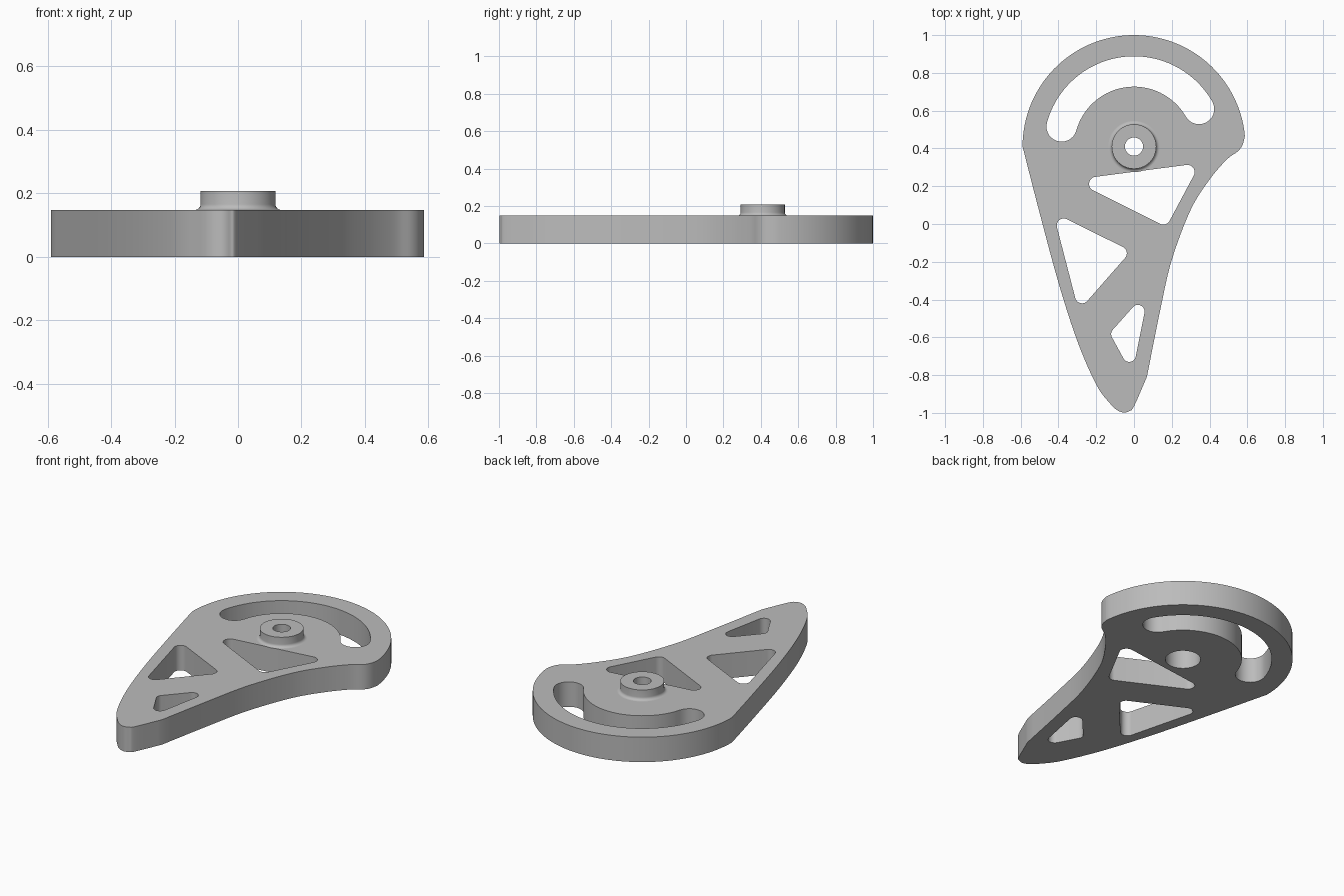
import bpy, bmesh
from math import sin, cos, radians, atan2, pi
from mathutils import Vector

cube = bpy.data.objects.get("Cube")
if cube:
    bpy.data.objects.remove(cube)

HUB = Vector((0, 0.41))
THICK = 0.148

grey = bpy.data.materials.new("satin grey")
grey.use_nodes = True
colour = (0.5, 0.5, 0.5, 1)
grey.diffuse_color = colour
grey.node_tree.nodes["Principled BSDF"].inputs["Base Color"].default_value = colour


def arc(centre, r, a0, a1, n):
    """Points on an arc, angles in degrees, both ends included."""
    return [Vector(centre) + r * Vector((cos(a), sin(a)))
            for a in (radians(a0 + (a1 - a0) * i / n) for i in range(n + 1))]


def spline(points, steps=6):
    """Catmull-Rom curve through the points."""
    p = [Vector(q) for q in points]
    p = [2 * p[0] - p[1]] + p + [2 * p[-1] - p[-2]]
    out = []
    for a, b, c, d in zip(p, p[1:], p[2:], p[3:]):
        for i in range(steps):
            t = i / steps
            out.append(0.5 * (2 * b + (c - a) * t + (2 * a - 5 * b + 4 * c - d) * t * t
                              + (3 * b - a - 3 * c + d) * t ** 3))
    return out + [p[-2]]


def rounded(centres, r):
    """Rounded polygon around corner circles given counter-clockwise."""
    c = [Vector(q) for q in centres]
    out = []
    for i, p in enumerate(c):
        d0, d1 = p - c[i - 1], c[(i + 1) % len(c)] - p
        a0 = atan2(d0.y, d0.x) - pi / 2
        turn = (atan2(d1.y, d1.x) - pi / 2 - a0) % (2 * pi)
        a0 = a0 * 180 / pi
        out += arc(p, r, a0, a0 + turn * 180 / pi, 10)
    return out


def finish(name, bm):
    bmesh.ops.recalc_face_normals(bm, faces=bm.faces)
    mesh = bpy.data.meshes.new(name)
    bm.to_mesh(mesh)
    bm.free()
    mesh.materials.append(grey)
    obj = bpy.data.objects.new(name, mesh)
    bpy.context.collection.objects.link(obj)
    bpy.ops.object.select_all(action='DESELECT')
    obj.select_set(True)
    bpy.context.view_layer.objects.active = obj
    bpy.ops.object.shade_smooth_by_angle(angle=radians(30))


# Outer outline: round head, concave right flank, blunt tip, bowed left flank
right_flank = spline([(0.587, 0.466), (0.575, 0.42), (0.55, 0.385), (0.49, 0.34), (0.40, 0.235),
                      (0.30, 0.075), (0.2, -0.19), (0.14, -0.45), (0.068, -0.81)])
tip = spline([(0.068, -0.81), (0.0, -0.965), (-0.025, -0.99), (-0.055, -0.998), (-0.09, -0.985),
              (-0.127, -0.95), (-0.2, -0.85), (-0.3, -0.62), (-0.4, -0.31), (-0.5, 0.06),
              (-0.59, 0.41)])
head = arc(HUB, 0.59, 180, 5.5, 60)
outline = head[:-1] + right_flank + tip[1:-1]

# Curved slot with round ends
S0, S1, R_IN, R_OUT = 30, 164.5, 0.317, 0.478
mid, cap = (R_IN + R_OUT) / 2, (R_OUT - R_IN) / 2
end0, end1 = (arc(HUB, mid, a, a, 1)[0] for a in (S0, S1))
slot = (arc(HUB, R_OUT, S0, S1, 40) + arc(end1, cap, S1, S1 + 180, 14)[1:]
        + arc(HUB, R_IN, S1, S0, 40)[1:] + arc(end0, cap, S0 + 180, S0 + 360, 14)[1:-1])

# Lightening windows and the bore under the hub
windows = [
    rounded([(-0.2, 0.212), (0.155, 0.035), (0.283, 0.275)], 0.038),
    rounded([(-0.372, -0.008), (-0.275, -0.383), (-0.075, -0.155)], 0.037),
    rounded([(0.021, -0.463), (-0.086, -0.583), (-0.025, -0.695)], 0.035),
]
bore = arc(HUB, 0.095, 0, 360, 48)[:-1]

# Plate: fill the outline around its openings, then extrude
bm = bmesh.new()
for loop in [outline, slot, bore] + windows:
    verts = [bm.verts.new((p.x, p.y, 0)) for p in loop]
    for a, b in zip(verts, verts[1:] + verts[:1]):
        bm.edges.new((a, b))
bmesh.ops.triangle_fill(bm, use_beauty=True, edges=bm.edges[:], normal=(0, 0, 1))
ext = bmesh.ops.extrude_face_region(bm, geom=bm.faces[:], use_keep_orig=True)
top = [v for v in ext["geom"] if isinstance(v, bmesh.types.BMVert)]
bmesh.ops.translate(bm, verts=top, vec=(0, 0, THICK))
finish("lever_plate", bm)

# Hub: turned collar with a fillet at its foot and a smaller through hole
FILLET = 0.018
foot = [(p.x, p.y) for p in arc((0.118 + FILLET, THICK + FILLET), FILLET, 270, 180, 6)]
profile = [(0.095, THICK)] + foot + [(0.118, 0.208), (0.048, 0.208), (0.048, 0.16), (0.095, 0.16)]
bm = bmesh.new()
rings = [[bm.verts.new((p.x, p.y, z)) for p in arc(HUB, r, 0, 360, 48)[:-1]] for r, z in profile]
for low, high in zip(rings, rings[1:] + rings[:1]):
    for i in range(48):
        j = (i + 1) % 48
        bm.faces.new((low[i], low[j], high[j], high[i]))
finish("hub_collar", bm)
